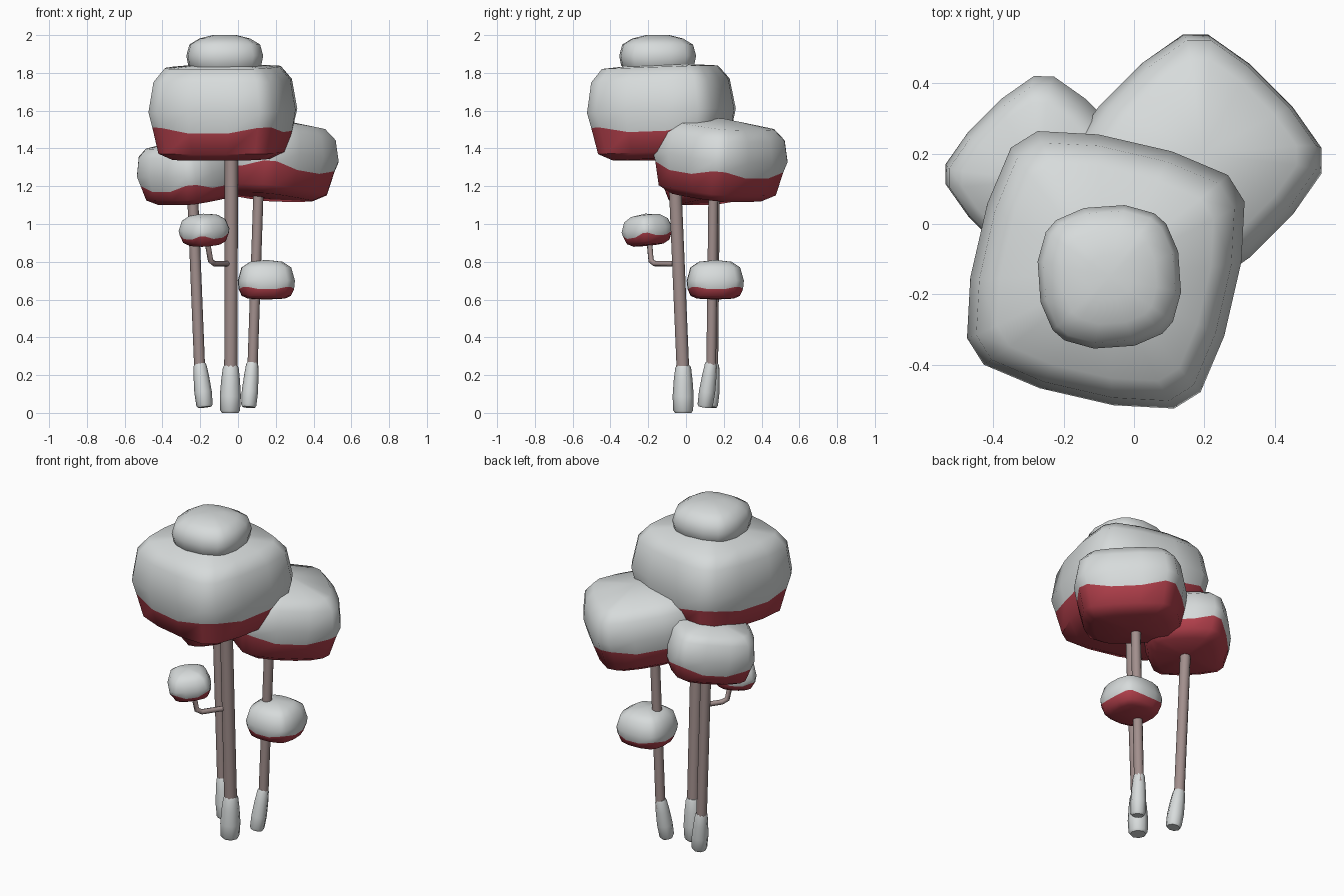
import bpy, bmesh, math
from mathutils import Vector, Euler, Matrix, Quaternion

if "Cube" in bpy.data.objects:
    bpy.data.objects.remove(bpy.data.objects["Cube"])


def mat(name, rgb):
    m = bpy.data.materials.new(name)
    m.diffuse_color = (*rgb, 1)
    m.use_nodes = True
    m.node_tree.nodes["Principled BSDF"].inputs["Base Color"].default_value = m.diffuse_color
    return m


PALE = mat("pale grey", (0.68, 0.71, 0.71))
RED = mat("crimson", (0.44, 0.05, 0.07))
BARK = mat("dusty brown", (0.36, 0.275, 0.265))


def finish(bm, name, mats, angle):
    bmesh.ops.recalc_face_normals(bm, faces=bm.faces)
    me = bpy.data.meshes.new(name)
    bm.to_mesh(me)
    bm.free()
    for m in mats:
        me.materials.append(m)
    ob = bpy.data.objects.new(name, me)
    bpy.context.collection.objects.link(ob)
    bpy.context.view_layer.objects.active = ob
    ob.select_set(True)
    bpy.ops.object.shade_smooth_by_angle(angle=math.radians(angle))
    ob.select_set(False)
    return ob


def skin(bm, rings, low, high):
    """Bridge the rings and close both ends with fans."""
    n = len(rings[0])
    vs = [[bm.verts.new(p) for p in r] for r in rings]
    a, b = bm.verts.new(low), bm.verts.new(high)
    levels = [[] for _ in range(len(rings) + 1)]
    for i in range(n):
        j = (i + 1) % n
        levels[0].append(bm.faces.new((a, vs[0][j], vs[0][i])))
        for k in range(len(vs) - 1):
            levels[k + 1].append(bm.faces.new((vs[k][i], vs[k][j], vs[k + 1][j], vs[k + 1][i])))
        levels[-1].append(bm.faces.new((b, vs[-1][i], vs[-1][j])))
    return levels


def blob(name, centre, half, rot, profile, red_levels, corner=1.0, lift=0.0):
    """Rounded square clump; profile is (z, scale), first and last are poles."""
    side = [(0.75 * corner, 0.92 * corner), (0.29, 1), (-0.29, 1), (-0.75 * corner, 0.92 * corner)]
    outline = [Matrix.Rotation(math.pi / 2 * q, 2) @ Vector(p) for q in range(4) for p in side]
    zmid = (profile[0][0] + profile[-1][0]) / 2
    R = Euler([math.radians(a) for a in rot]).to_matrix()
    origin = Vector((*centre, zmid))
    place = lambda x, y, z: origin + R @ Vector((x, y, z - zmid))
    rings = []
    for k, (z, s) in enumerate(profile[1:-1]):
        rings.append([place(p.x * s * half, p.y * s * half,
                            z + (lift if k == red_levels - 1 and i % 4 in (0, 3) else 0))
                      for i, p in enumerate(outline)])
    bm = bmesh.new()
    levels = skin(bm, rings, place(0, 0, profile[0][0]), place(0, 0, profile[-1][0]))
    for faces in levels[:red_levels]:
        for f in faces:
            f.material_index = 1
    return finish(bm, name, [PALE, RED], 50)


def tube(name, path, material, sides=10):
    """Round tube along (x, y, z, radius) points."""
    pts = [Vector(p[:3]) for p in path]
    bm, rings, q, prev = bmesh.new(), [], Quaternion(), Vector((0, 0, 1))
    for i, p in enumerate(pts):
        d = Vector()
        if i:
            d += (p - pts[i - 1]).normalized()
        if i < len(pts) - 1:
            d += (pts[i + 1] - p).normalized()
        d.normalize()
        q = prev.rotation_difference(d) @ q
        prev = d
        rings.append([p + q @ Vector((path[i][3] * math.cos(2 * math.pi * k / sides),
                                      path[i][3] * math.sin(2 * math.pi * k / sides), 0))
                      for k in range(sides)])
    skin(bm, rings, pts[0], pts[-1])
    return finish(bm, name, [material], 50)


# Large crowns with red undersides
blob("main_crown", (-0.08, -0.13), 0.37, (2, 0, -13),
     [(1.335, 0), (1.345, 0.68), (1.38, 0.87), (1.49, 0.95), (1.60, 1.0),
      (1.76, 0.93), (1.83, 0.78), (1.855, 0)], 3, lift=0.03)
blob("right_crown", (0.175, 0.18), 0.303, (0, 7, 45),
     [(1.135, 0), (1.14, 0.66), (1.18, 0.87), (1.275, 0.95), (1.36, 1.0),
      (1.47, 0.93), (1.525, 0.76), (1.56, 0)], 3, lift=0.03)
blob("left_crown", (-0.255, 0.14), 0.238, (0, -8, 45),
     [(1.115, 0), (1.12, 0.66), (1.15, 0.87), (1.20, 0.95), (1.28, 1.0),
      (1.38, 0.93), (1.42, 0.78), (1.44, 0)], 3, lift=0.03)
blob("crown_cap", (-0.07, -0.15), 0.2, (0, 0, 4),
     [(1.80, 0), (1.80, 0.8), (1.84, 0.95), (1.89, 1.0), (1.95, 0.92),
      (1.982, 0.66), (2.0, 0.3), (2.0, 0)], 0, corner=0.93)

# Small clumps lower down
blob("trunk_clump", (0.15, 0.155), 0.15, (0, 0, 2),
     [(0.60, 0), (0.605, 0.65), (0.62, 0.86), (0.655, 0.97), (0.70, 1.0),
      (0.77, 0.87), (0.80, 0.57), (0.81, 0)], 3, corner=0.95, lift=0.012)
blob("branch_clump", (-0.18, -0.207), 0.117, (3, -6, 40),
     [(0.885, 0), (0.888, 0.6), (0.905, 0.84), (0.93, 0.97), (0.97, 1.0),
      (1.02, 0.86), (1.045, 0.57), (1.055, 0)], 3, corner=0.97, lift=0.018)

# Trunks: (foot xy, sock top xyz, crown end xyz, trunk radius, foot z)
trunks = {
    "main": ((-0.042, -0.015), (-0.038, -0.015, 0.25), (-0.035, -0.066, 1.40), 0.035, 0.0),
    "left": ((-0.176, 0.125), (-0.202, 0.142, 0.26), (-0.242, 0.152, 1.20), 0.029, 0.03),
    "right": ((0.056, 0.10), (0.076, 0.133, 0.265), (0.11, 0.145, 1.22), 0.027, 0.03),
}
for name, (foot, top, end, r, z0) in trunks.items():
    tube(name + "_trunk", [(*top[:2], top[2] - 0.05, r), (*end, r)], BARK)
    # Pale swollen base
    base = Vector((*foot, z0))
    sock = []
    for t, s in ((0, 1.25), (0.05, 1.5), (0.35, 1.6), (0.7, 1.42), (0.95, 1.2), (1, 1.05)):
        sock.append((*base.lerp(Vector(top), t), r * s))
    tube(name + "_trunk_base", sock, PALE, 8)

# Side branch carrying the small clump
tube("side_branch", [(-0.04, -0.04, 0.79, 0.015), (-0.125, -0.165, 0.79, 0.015),
                     (-0.145, -0.185, 0.805, 0.015), (-0.165, -0.195, 0.92, 0.015)], BARK, 8)
